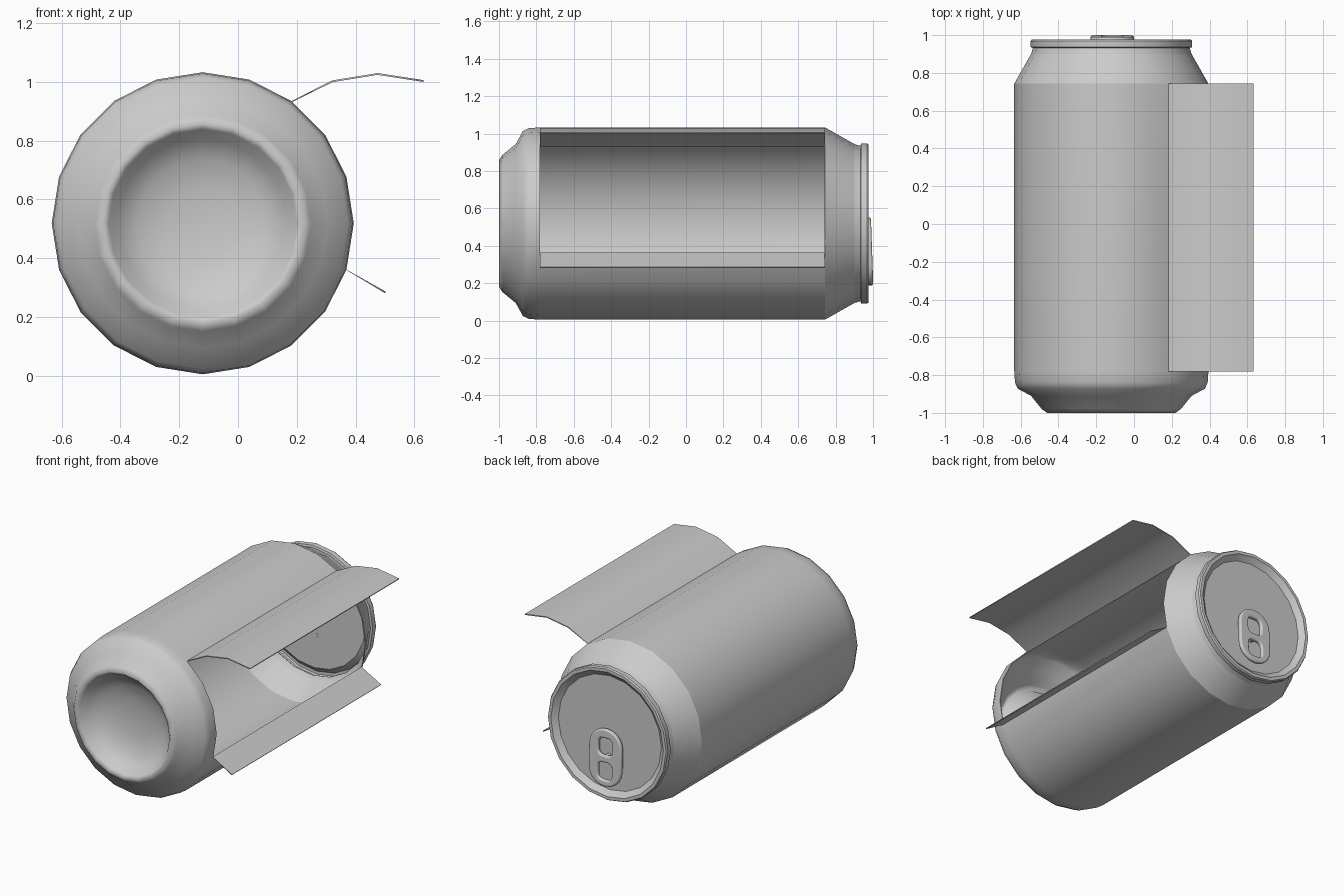
import bpy, bmesh, math
from math import sin, cos, pi

if "Cube" in bpy.data.objects:
    bpy.data.objects.remove(bpy.data.objects["Cube"])

CX, CZ, N = -0.12, 0.519, 20


def ring_point(r, y, j):
    a = 2 * pi * j / N
    return (CX + r * cos(a), y, CZ + r * sin(a))


def lathe(bm, profile, sharp=(), skip=lambda i, j: False):
    """Revolve (radius, y) points about the can axis; r = 0 makes a pole."""
    rings = []
    for r, y in profile:
        if r == 0:
            rings.append([bm.verts.new((CX, y, CZ))] * N)
        else:
            rings.append([bm.verts.new(ring_point(r, y, j)) for j in range(N)])
    for i in range(len(rings) - 1):
        a, b = rings[i], rings[i + 1]
        for j in range(N):
            if skip(i, j):
                continue
            k = (j + 1) % N
            loop = list(dict.fromkeys((a[j], b[j], b[k], a[k])))
            bm.faces.new(loop)
    for i in sharp:
        for j in range(N):
            e = bm.edges.get((rings[i][j], rings[i][(j + 1) % N]))
            if e:
                e.smooth = False
    return rings


def finish(bm, name, thickness=0):
    for f in bm.faces:
        f.smooth = True
    for e in bm.edges:
        if e.is_boundary:
            e.smooth = False
    me = bpy.data.meshes.new(name)
    bm.to_mesh(me)
    bm.free()
    ob = bpy.data.objects.new(name, me)
    bpy.context.collection.objects.link(ob)
    if thickness:
        m = ob.modifiers.new("sheet", 'SOLIDIFY')
        m.thickness = thickness
        m.offset = -1
    return ob


# Can shell with domed base, shoulder and a cut-open side
shell = [(0, -0.87), (0.12, -0.876), (0.22, -0.898), (0.29, -0.94), (0.32, -0.985),
         (0.34, -1.0), (0.368, -0.98), (0.425, -0.91), (0.495, -0.872), (0.51, -0.84),
         (0.514, -0.78), (0.514, 0.743), (0.425, 0.90), (0.415, 0.932)]
LOW, HIGH = 10, 11
bm = bmesh.new()
rings = lathe(bm, shell, sharp=(HIGH, 12),
              skip=lambda i, j: i == LOW and j in (19, 0, 1, 2))


# Flaps of wall bent outward from the cut edges
def flap(j, path, upper):
    a, b = rings[LOW][j], rings[HIGH][j]
    fold = (a, b)
    for x, z in path:
        c = bm.verts.new((x, -0.78, z))
        d = bm.verts.new((x, 0.743, z))
        bm.faces.new((c, d, b, a) if upper else (a, b, d, c))
        a, b = c, d
    bm.edges.get(fold).smooth = False


flap(3, [(0.32, 1.005), (0.475, 1.03), (0.632, 1.006)], True)
flap(19, [(0.50, 0.281)], False)
finish(bm, "can_shell", 0.006)

# Lid with raised rim and recessed panel
bm = bmesh.new()
lathe(bm, [(0.408, 0.930), (0.427, 0.936), (0.428, 0.968), (0.422, 0.977),
           (0.402, 0.977), (0.392, 0.968), (0.368, 0.948), (0, 0.948)],
      sharp=(1, 2, 3, 4, 6))
finish(bm, "lid")


# Pull tab: rounded outline with two finger holes
def rounded(w, h, r, cy, steps):
    pts = []
    for q, (sx, sy) in enumerate(((1, 1), (-1, 1), (-1, -1), (1, -1))):
        for s in range(steps + 1):
            a = (q + s / steps) * pi / 2
            pts.append((sx * (w - r) + r * cos(a), cy + sy * (h - r) + r * sin(a)))
    return pts


cu = bpy.data.curves.new("pull_tab", 'CURVE')
cu.dimensions = '2D'
cu.fill_mode = 'BOTH'
cu.extrude = 0.004
cu.bevel_depth = 0.010
cu.bevel_resolution = 2
cu.offset = -0.010
for w, h, r, cy in ((0.116, 0.182, 0.112, 0), (0.05, 0.055, 0.03, -0.07), (0.05, 0.055, 0.03, 0.085)):
    pts = rounded(w, h, r, cy, 5 if cy == 0 else 3)
    sp = cu.splines.new('POLY')
    sp.points.add(len(pts) - 1)
    for p, (x, y) in zip(sp.points, pts):
        p.co = (x, y, 0, 1)
    sp.use_cyclic_u = True
tab = bpy.data.objects.new("pull_tab", cu)
tab.location = (CX + 0.005, 0.981, 0.37)
tab.rotation_euler = (-pi / 2 + math.radians(2), 0, 0)
bpy.context.collection.objects.link(tab)
bpy.context.view_layer.objects.active = tab
tab.select_set(True)
bpy.ops.object.convert(target='MESH')
bpy.ops.object.shade_smooth_by_angle(angle=math.radians(35))

# Rivet holding the tab to the lid
bpy.ops.mesh.primitive_cylinder_add(vertices=12, radius=0.02, depth=0.03,
                                    location=(CX + 0.005, 0.962, 0.365), rotation=(pi / 2, 0, 0))
bpy.context.object.name = "tab_rivet"
